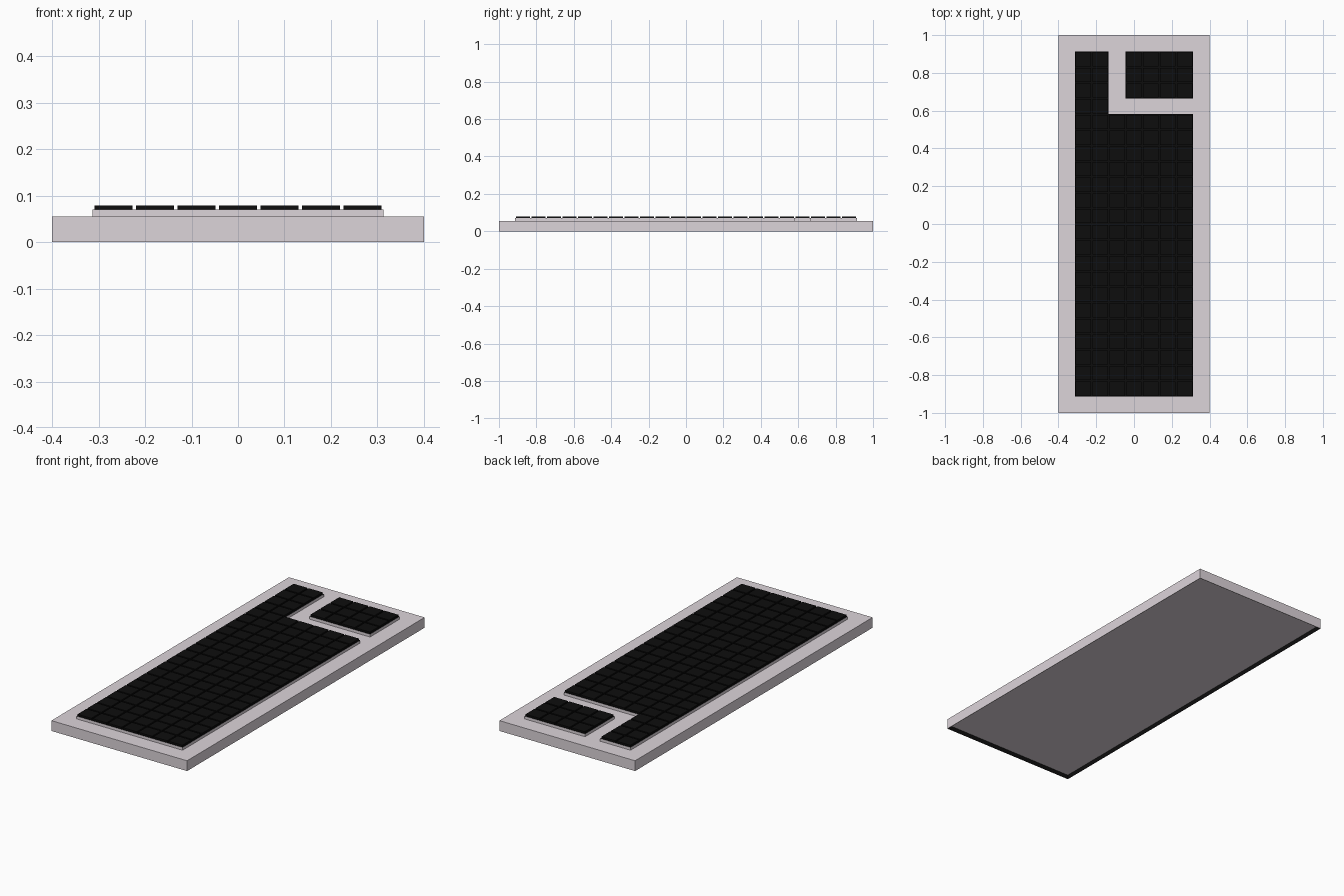
import bpy, bmesh

if "Cube" in bpy.data.objects:
    bpy.data.objects.remove(bpy.data.objects["Cube"])


def material(name, rgb):
    m = bpy.data.materials.new(name)
    m.diffuse_color = (*rgb, 1)
    m.use_nodes = True
    m.node_tree.nodes["Principled BSDF"].inputs["Base Color"].default_value = m.diffuse_color
    return m


PALE = material("pale_frame", (0.72, 0.66, 0.70))
BLACK = material("black_cell", (0.004, 0.004, 0.004))


def finish(name, bm, mats):
    bmesh.ops.recalc_face_normals(bm, faces=bm.faces)
    me = bpy.data.meshes.new(name)
    bm.to_mesh(me)
    bm.free()
    for m in mats:
        me.materials.append(m)
    ob = bpy.data.objects.new(name, me)
    bpy.context.collection.objects.link(ob)
    return ob


def prism(bm, pts, z0, z1):
    face = bm.faces.new([bm.verts.new((x, y, z0)) for x, y in pts])
    r = bmesh.ops.extrude_face_region(bm, geom=[face], use_keep_orig=True)
    for v in r["geom"]:
        if isinstance(v, bmesh.types.BMVert):
            v.co.z = z1


def rect(x0, x1, y0, y1):
    return [(x0, y0), (x1, y0), (x1, y1), (x0, y1)]


# base slab with a shallow recess underneath
bm = bmesh.new()
prism(bm, rect(-0.4, 0.4, -1, 1), 0, 0.055)
bmesh.ops.recalc_face_normals(bm, faces=bm.faces)
bottom = [f for f in bm.faces if f.normal.z < -0.9]
rim = bmesh.ops.inset_region(bm, faces=bottom, thickness=0.004)
walls = bmesh.ops.extrude_face_region(bm, geom=bottom)
for v in walls["geom"]:
    if isinstance(v, bmesh.types.BMVert):
        v.co.z = 0.022
bmesh.ops.delete(bm, geom=[f for f in bottom if f.is_valid], context="FACES")
bm.normal_update()
for f in bm.faces:
    c = f.calc_center_median()
    if abs(f.normal.z) < 0.1 and abs(c.z - 0.011) < 0.002:
        f.material_index = 1
finish("base_slab", bm, [PALE, BLACK])

# grid layout: 7 columns, 22 rows, with an empty column and row round the pad
X, Y = 0.313, 0.914
COLS, ROWS = 7, 22
PX, PY = 2 * X / COLS, 2 * Y / ROWS
x_strip, x_pad = -X + 2 * PX, -X + 3 * PX
y_main, y_pad = -Y + 18 * PY, -Y + 19 * PY

# raised plateaus with black tops
outlines = {
    "main_plateau": [(-X, -Y), (X, -Y), (X, y_main), (x_strip, y_main),
                     (x_strip, Y), (-X, Y)],
    "pad_plateau": rect(x_pad, X, y_pad, Y),
}
for name, pts in outlines.items():
    bm = bmesh.new()
    prism(bm, pts, 0.053, 0.07)
    for f in bm.faces:
        if f.calc_center_median().z > 0.069:
            f.material_index = 1
    finish(name, bm, [PALE, BLACK])

# black square tiles
bm = bmesh.new()
GAP = 0.004
for i in range(COLS):
    for j in range(ROWS):
        if (j >= 18 and i == 2) or (j == 18 and i > 2):
            continue
        x, y = -X + i * PX, -Y + j * PY
        prism(bm, rect(x + GAP, x + PX - GAP, y + GAP, y + PY - GAP), 0.07, 0.079)
finish("black_tiles", bm, [BLACK])
